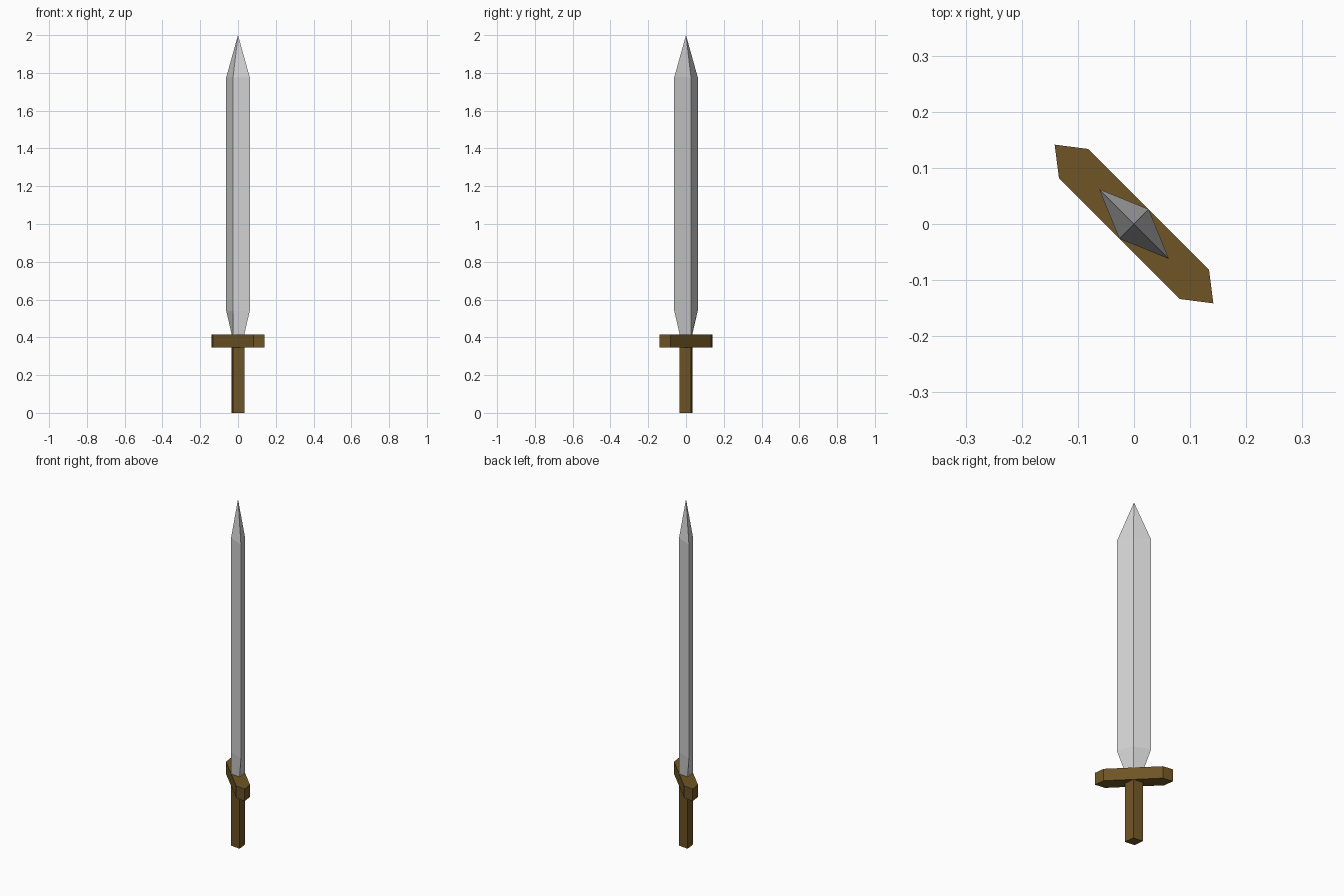
import bpy, bmesh, math
from mathutils import Matrix

if "Cube" in bpy.data.objects:
    bpy.data.objects.remove(bpy.data.objects["Cube"])

# Sword lies along the x = -y diagonal
TURN = Matrix.Rotation(math.radians(-45), 4, 'Z')


def material(name, rgb):
    m = bpy.data.materials.new(name)
    m.diffuse_color = (*rgb, 1)
    m.use_nodes = True
    m.node_tree.nodes["Principled BSDF"].inputs["Base Color"].default_value = m.diffuse_color
    return m


def loft(name, sections, mat, tip=None):
    """Skin matching outlines [(z, [(u, v), ...])], closed by caps or a point."""
    bm = bmesh.new()
    rings = [[bm.verts.new((u, v, z)) for u, v in pts] for z, pts in sections]
    n = len(rings[0])
    for a, b in zip(rings, rings[1:]):
        for i in range(n):
            j = (i + 1) % n
            bm.faces.new((a[i], a[j], b[j], b[i]))
    bm.faces.new(rings[0][::-1])
    if tip is None:
        bm.faces.new(rings[-1])
    else:
        p = bm.verts.new((0, 0, tip))
        for i in range(n):
            bm.faces.new((rings[-1][i], rings[-1][(i + 1) % n], p))
    bm.transform(TURN)
    bmesh.ops.recalc_face_normals(bm, faces=bm.faces[:])
    me = bpy.data.meshes.new(name)
    bm.to_mesh(me)
    bm.free()
    me.materials.append(mat)
    ob = bpy.data.objects.new(name, me)
    bpy.context.collection.objects.link(ob)
    return ob


def diamond(w, t=0.037):
    return [(w, 0), (0, t), (-w, 0), (0, -t)]


steel = material("steel", (0.65, 0.65, 0.65))
wood = material("brown wood", (0.156, 0.089, 0.018))

# Grip
loft("grip", [(0, diamond(0.047)), (0.345, diamond(0.047))], wood)

# Crossguard: pointed six-sided bar
bar = [(0.2, 0), (0.152, 0.037), (-0.152, 0.037),
       (-0.2, 0), (-0.152, -0.037), (0.152, -0.037)]
loft("crossguard", [(0.345, bar), (0.415, bar)], wood)

# Blade: narrow root, wide body, pointed tip
loft("blade", [(0.415, diamond(0.047)), (0.54, diamond(0.088)),
               (1.777, diamond(0.088))], steel, tip=2.0)
